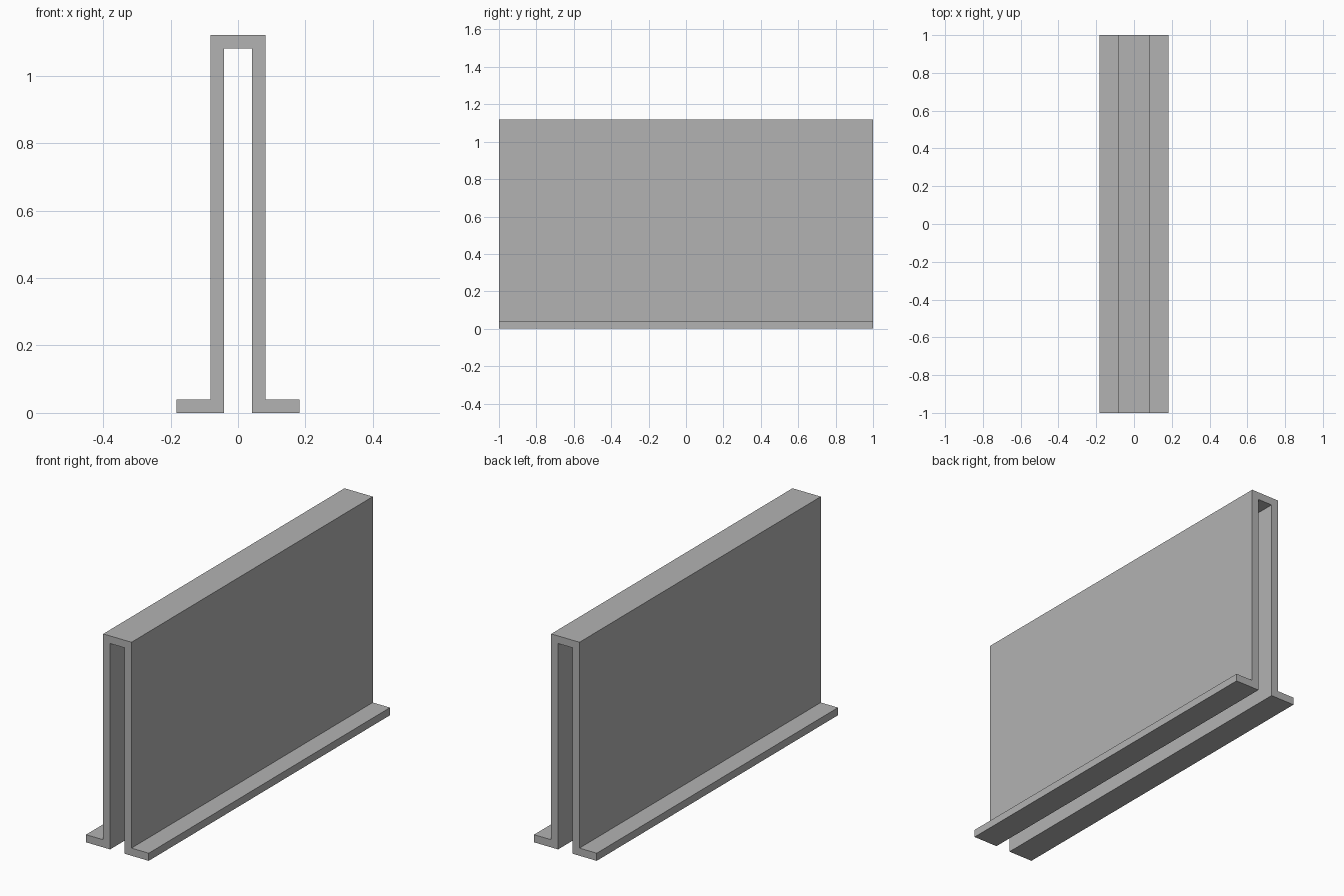
import bpy
import bmesh

cube = bpy.data.objects.get("Cube")
if cube:
    bpy.data.objects.remove(cube, do_unlink=True)

# Plain grey material
grey = bpy.data.materials.new("plain grey")
grey.use_nodes = True
color = (0.45, 0.45, 0.45, 1.0)
grey.diffuse_color = color
grey.node_tree.nodes["Principled BSDF"].inputs["Base Color"].default_value = color

# Sheet thickness and main dimensions
T = 0.04
LENGTH = 2.0
HEIGHT = 1.12
OUTER = 0.082
FLANGE = 0.182
INNER = OUTER - T

# Half of the hat-shaped section, from inner top round to outer top
half = [(INNER, HEIGHT - T), (INNER, 0), (FLANGE, 0),
        (FLANGE, T), (OUTER, T), (OUTER, HEIGHT)]
section = half + [(-x, z) for x, z in reversed(half)]

# Extrude the section along the length
bm = bmesh.new()
face = bm.faces.new([bm.verts.new((x, -LENGTH / 2, z)) for x, z in section])
extruded = bmesh.ops.extrude_face_region(bm, geom=[face], use_keep_orig=True)
moved = [v for v in extruded["geom"] if isinstance(v, bmesh.types.BMVert)]
bmesh.ops.translate(bm, verts=moved, vec=(0, LENGTH, 0))
bmesh.ops.recalc_face_normals(bm, faces=bm.faces)

mesh = bpy.data.meshes.new("hat_channel")
bm.to_mesh(mesh)
bm.free()
mesh.materials.append(grey)
channel = bpy.data.objects.new("hat_channel", mesh)
bpy.context.collection.objects.link(channel)
